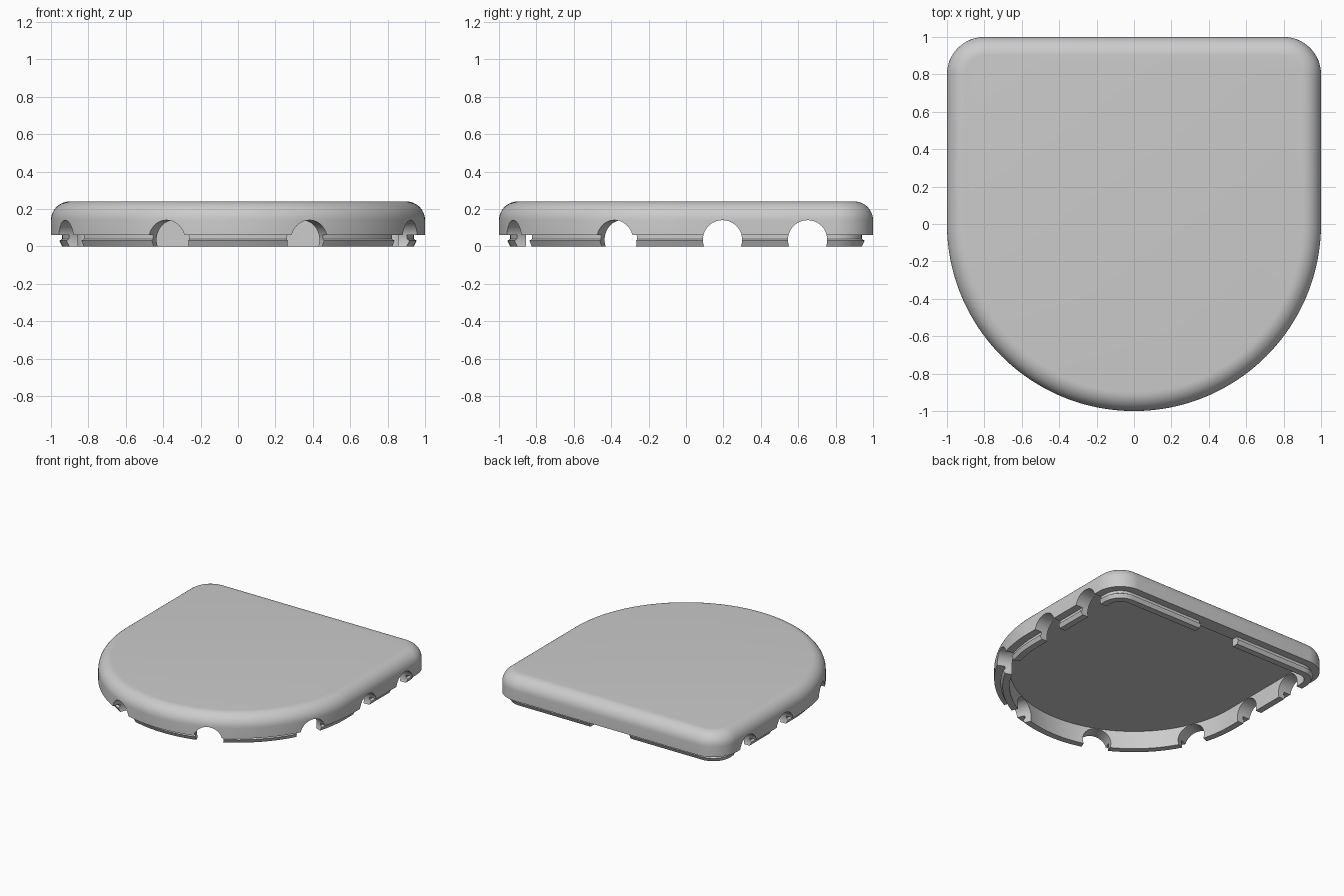
import bpy, bmesh
from math import sin, cos, pi, radians
from mathutils import Matrix, Vector

if "Cube" in bpy.data.objects:
    bpy.data.objects.remove(bpy.data.objects["Cube"])

CORNER = 0.2       # plan radius of the two back corners
FILLET = 0.1       # rounding of the top edge
HEIGHT = 0.24
STEP = 0.06        # underside of the body, above the lip
CEILING = 0.142
WALL = 0.11        # inset of the inner wall

grey = bpy.data.materials.new("plain grey")
grey.use_nodes = True
grey.diffuse_color = (0.6, 0.6, 0.6, 1)
grey.node_tree.nodes["Principled BSDF"].inputs["Base Color"].default_value = (0.6, 0.6, 0.6, 1)


def arc(cx, cy, r, start, end, n):
    angles = [radians(start + (end - start) * i / n) for i in range(n + 1)]
    return [(cx + r * cos(a), cy + r * sin(a)) for a in angles]


def outline(inset):
    """D-shaped plan: round front, square back with rounded corners."""
    c, r = 1 - CORNER, CORNER - inset
    return (arc(0, 0, 1 - inset, 180, 360, 96)
            + arc(c, c, r, 0, 90, 16) + arc(-c, c, r, 90, 180, 16))


def loft(name, profile):
    """Skin (inset, z) profile points around the plan and cap both ends."""
    bm = bmesh.new()
    loops = [[bm.verts.new((x, y, z)) for x, y in outline(d)] for d, z in profile]
    for a, b in zip(loops, loops[1:]):
        for i in range(len(a)):
            j = (i + 1) % len(a)
            bm.faces.new((a[i], a[j], b[j], b[i]))
    bm.faces.new(loops[0])
    bm.faces.new(loops[-1])
    bmesh.ops.recalc_face_normals(bm, faces=bm.faces)
    mesh = bpy.data.meshes.new(name)
    bm.to_mesh(mesh)
    bm.free()
    mesh.materials.append(grey)
    obj = bpy.data.objects.new(name, mesh)
    bpy.context.collection.objects.link(obj)
    return obj


# Lid shell: ceiling, inner wall, lip with snap bead, step, side, rounded top
profile = [(WALL, CEILING), (WALL, 0), (0.06, 0), (0.045, 0.03), (0.06, 0.04),
           (0.06, STEP), (0, STEP)]
for i in range(11):
    a = pi / 2 * i / 10
    profile.append((FILLET * (1 - cos(a)), HEIGHT - FILLET * (1 - sin(a))))
lid = loft("lid_shell", profile)

# Cutters: round cable openings through the wall, and a gap in the back lip
cutters = bmesh.new()


def opening(x, y, direction):
    turn = Vector(direction).to_track_quat('Z', 'Y').to_matrix().to_4x4()
    bmesh.ops.create_cone(cutters, cap_ends=True, segments=48, radius1=0.105,
                          radius2=0.105, depth=0.4,
                          matrix=Matrix.Translation((x, y, 0.035)) @ turn)


for side in (-1, 1):
    for y in (0.195, 0.65):
        opening(side * 0.95, y, (1, 0, 0))
    for angle in (22.5, 67.5):
        dx, dy = side * cos(radians(angle)), -sin(radians(angle))
        opening(dx * 0.95, dy * 0.95, (dx, dy, 0))
bmesh.ops.create_cube(cutters, size=1, matrix=Matrix.Translation((0, 0.87, 0))
                      @ Matrix.Diagonal((0.35, 0.2, 2 * STEP + 0.001, 1)))
cut_mesh = bpy.data.meshes.new("opening_cutters")
cutters.to_mesh(cut_mesh)
cutters.free()
cutter = bpy.data.objects.new("opening_cutters", cut_mesh)
cutter.hide_render = True
bpy.context.collection.objects.link(cutter)

cut = lid.modifiers.new("openings", 'BOOLEAN')
cut.operation = 'DIFFERENCE'
cut.solver = 'EXACT'
cut.object = cutter

bpy.ops.object.select_all(action='DESELECT')
bpy.context.view_layer.objects.active = lid
lid.select_set(True)
bpy.ops.object.modifier_apply(modifier=cut.name)
bpy.data.objects.remove(cutter)
bpy.ops.object.shade_smooth_by_angle(angle=radians(30))
